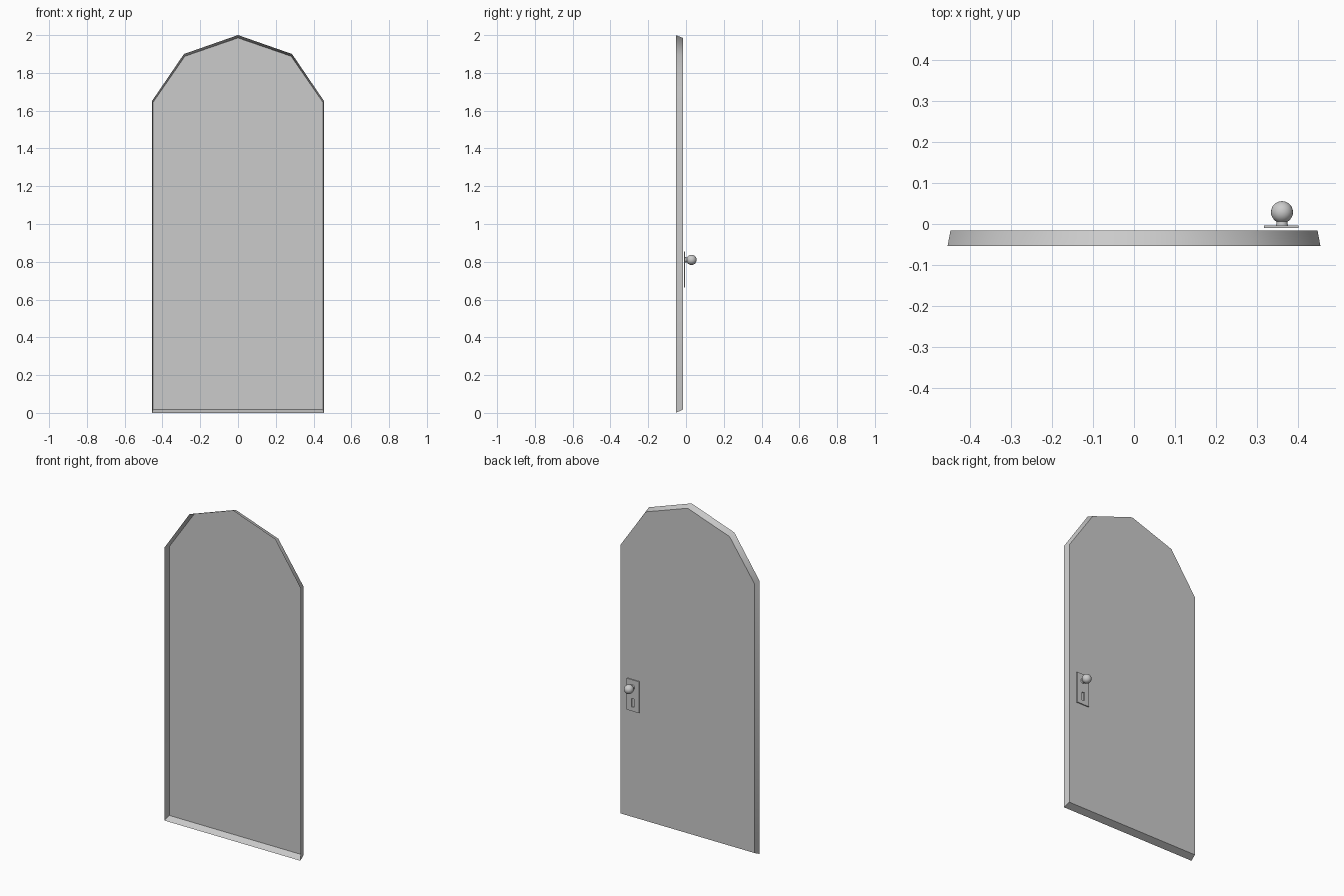
import bpy
import bmesh
import math

cube = bpy.data.objects.get("Cube")
if cube:
    bpy.data.objects.remove(cube, do_unlink=True)

grey = bpy.data.materials.new("plain grey")
grey.use_nodes = True
grey.diffuse_color = (0.6, 0.6, 0.6, 1)
grey.node_tree.nodes["Principled BSDF"].inputs["Base Color"].default_value = (0.6, 0.6, 0.6, 1)


def finish(name, bm, smooth_angle=None):
    """Turn a bmesh into a named grey object."""
    mesh = bpy.data.meshes.new(name)
    bm.to_mesh(mesh)
    bm.free()
    mesh.materials.append(grey)
    obj = bpy.data.objects.new(name, mesh)
    bpy.context.collection.objects.link(obj)
    if smooth_angle:
        bpy.ops.object.select_all(action="DESELECT")
        obj.select_set(True)
        bpy.context.view_layer.objects.active = obj
        bpy.ops.object.shade_smooth_by_angle(angle=math.radians(smooth_angle))


def loop(bm, points, y):
    return [bm.verts.new((x, y, z)) for x, z in points]


def bridge(bm, a, b):
    n = len(a)
    for i in range(n):
        j = (i + 1) % n
        bm.faces.new((a[i], a[j], b[j], b[i]))


def arch(half):
    """Mirror the right half of the outline, apex last."""
    return half + [(-x, z) for x, z in reversed(half[:-1])]


def rectangle(x0, x1, z0, z1):
    return [(x0, z0), (x1, z0), (x1, z1), (x0, z1)]


# Door: tapered shell, open at the front, flat panel at the back
bm = bmesh.new()
front = loop(bm, arch([(0.456, 0), (0.456, 1.65), (0.286, 1.9), (0, 2)]), -0.054)
back = loop(bm, arch([(0.449, 0.018), (0.449, 1.645), (0.281, 1.888), (0, 1.985)]), -0.016)
bridge(bm, front, back)
panel = bm.faces.new(back)
bmesh.ops.recalc_face_normals(bm, faces=bm.faces)
bm.normal_update()
if panel.normal.y < 0:
    bmesh.ops.reverse_faces(bm, faces=bm.faces)
finish("door_panel", bm, 45)

# Lock plate with a keyhole slot
bm = bmesh.new()
outer, hole = rectangle(0.318, 0.402, 0.664, 0.854), rectangle(0.351, 0.369, 0.69, 0.74)
loops = [(loop(bm, outer, y), loop(bm, hole, y)) for y in (-0.01, -0.004)]
(o0, h0), (o1, h1) = loops
for a, b in ((o0, h0), (o1, h1), (o0, o1), (h0, h1)):
    bridge(bm, a, b)
bmesh.ops.recalc_face_normals(bm, faces=bm.faces)
finish("lock_plate", bm)

# Door knob: neck and ball lathed around the y axis
SIDES = 24
radius, centre_y, neck = 0.027, 0.029, 0.0135
profile = [(0.015, -0.004), (neck, 0.0)]
start = math.pi - math.asin(neck / radius)
for k in range(10):
    a = start * (1 - k / 10)
    profile.append((radius * math.sin(a), centre_y + radius * math.cos(a)))
angles = [2 * math.pi * i / SIDES for i in range(SIDES)]
bm = bmesh.new()
rings = [loop(bm, [(0.362 + r * math.cos(a), 0.81 + r * math.sin(a)) for a in angles], y)
         for r, y in profile]
for a, b in zip(rings, rings[1:]):
    bridge(bm, a, b)
tip = bm.verts.new((0.362, centre_y + radius, 0.81))
for i in range(SIDES):
    bm.faces.new((rings[-1][i], rings[-1][(i + 1) % SIDES], tip))
bm.faces.new(rings[0])
bmesh.ops.recalc_face_normals(bm, faces=bm.faces)
finish("door_knob", bm, 50)
